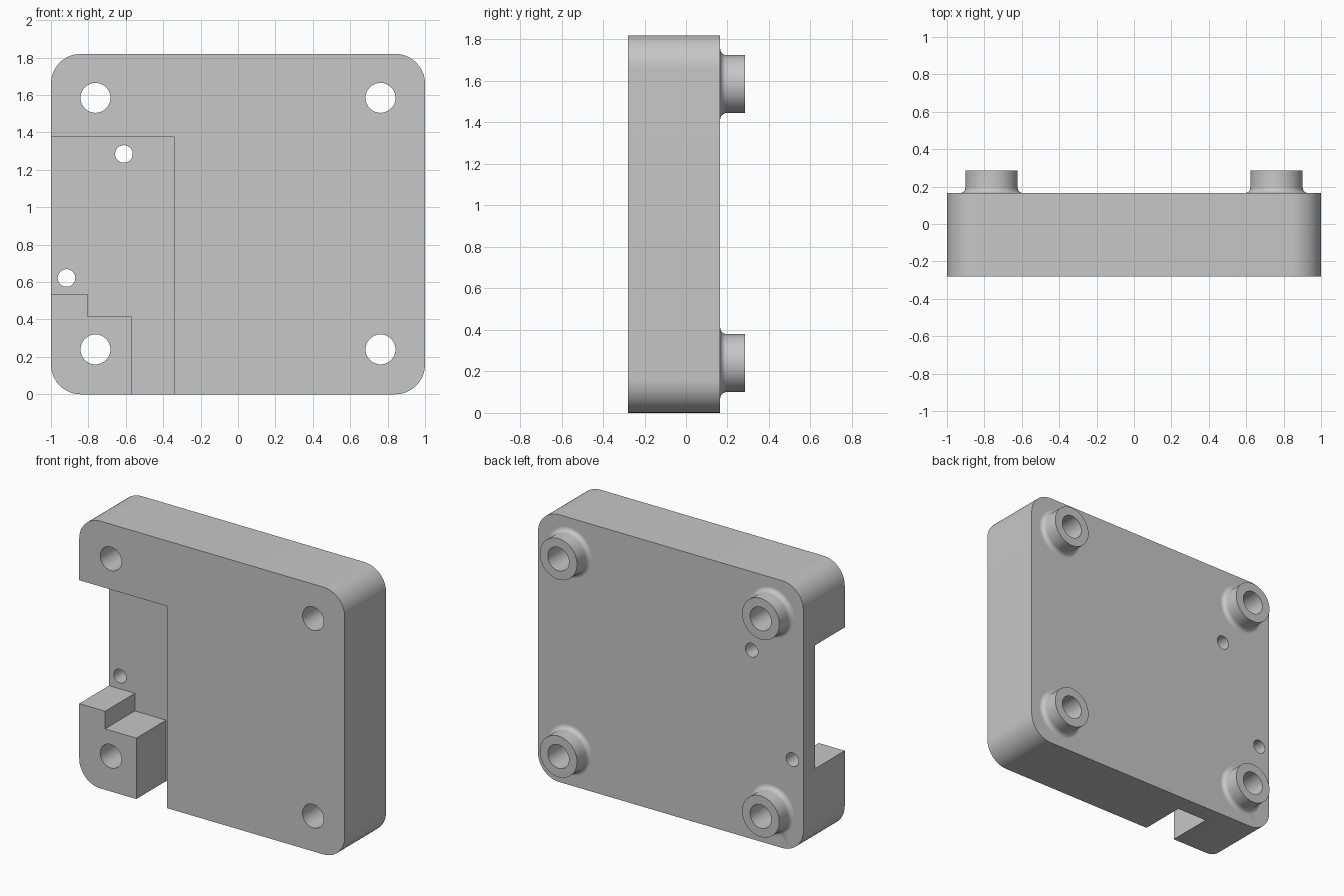
import bpy, bmesh
from math import sin, cos, pi, radians
from mathutils import Matrix, Vector

if "Cube" in bpy.data.objects:
    bpy.data.objects.remove(bpy.data.objects["Cube"])

FRONT, BACK, FLOOR, TIP = -0.28, 0.165, 0.04, 0.285
HEIGHT, CORNER = 1.82, 0.16

grey = bpy.data.materials.new("light grey")
grey.use_nodes = True
colour = (0.57, 0.57, 0.57, 1)
grey.diffuse_color = colour
grey.node_tree.nodes["Principled BSDF"].inputs["Base Color"].default_value = colour


def finish(name, bm):
    bmesh.ops.recalc_face_normals(bm, faces=bm.faces)
    mesh = bpy.data.meshes.new(name)
    bm.to_mesh(mesh)
    bm.free()
    mesh.materials.append(grey)
    obj = bpy.data.objects.new(name, mesh)
    bpy.context.collection.objects.link(obj)
    return obj


def prism(name, outline, y0, y1):
    """Extrude an x-z outline from y0 to y1."""
    bm = bmesh.new()
    face = bm.faces.new([bm.verts.new((x, y0, z)) for x, z in outline])
    out = bmesh.ops.extrude_face_region(bm, geom=[face])
    moved = [v for v in out["geom"] if isinstance(v, bmesh.types.BMVert)]
    bmesh.ops.translate(bm, verts=moved, vec=(0, y1 - y0, 0))
    return finish(name, bm)


def lathe(name, profile, x, z, steps=64):
    """Revolve (radius, y) points around a front-to-back axis, closing the ends."""
    bm = bmesh.new()
    rings = [[bm.verts.new((x + r * cos(2 * pi * i / steps), y,
                            z + r * sin(2 * pi * i / steps)))
              for i in range(steps)] for r, y in profile]
    for a, b in zip(rings, rings[1:]):
        for i in range(steps):
            j = (i + 1) % steps
            bm.faces.new((a[i], a[j], b[j], b[i]))
    bm.faces.new(rings[0])
    bm.faces.new(rings[-1])
    return finish(name, bm)


def combine(target, tool, operation):
    tool.hide_render = True
    mod = target.modifiers.new(tool.name, 'BOOLEAN')
    mod.operation, mod.solver, mod.object = operation, 'EXACT', tool
    bpy.context.view_layer.objects.active = target
    bpy.ops.object.modifier_apply(modifier=mod.name)
    bpy.data.objects.remove(tool)


# Block with rounded corners
outline = []
for k, (sx, top) in enumerate([(1, 1), (-1, 1), (-1, 0), (1, 0)]):
    cx = sx * (1 - CORNER)
    cz = HEIGHT - CORNER if top else CORNER
    for i in range(17):
        a = (k + i / 16) * pi / 2
        outline.append((cx + CORNER * cos(a), cz + CORNER * sin(a)))
block = prism("mounting_block", outline, FRONT, BACK)

# Open pocket in the front, leaving a stepped foot in the corner
pocket = [(-1.2, 0.535), (-0.805, 0.535), (-0.805, 0.415), (-0.57, 0.415),
          (-0.57, -0.2), (-0.34, -0.2), (-0.34, 1.375), (-1.2, 1.375)]
combine(block, prism("pocket_cutter", pocket, FRONT - 0.2, FLOOR), 'DIFFERENCE')

# Standoffs on the back with a fillet at the root, each drilled through
R, FILLET = 0.14, 0.03
root = [(R + FILLET * (1 - sin(a)), BACK + FILLET * (1 - cos(a)))
        for a in (i * pi / 16 for i in range(9))]
profile = [(R + FILLET, BACK - 0.06)] + root + [(R, TIP)]
places = [(x, z) for x in (-0.762, 0.762) for z in (0.24, 1.585)]
for x, z in places:
    combine(block, lathe("standoff", profile, x, z), 'UNION')

# Main screw holes and two small pilot holes
drills = [(x, z, 0.08) for x, z in places]
drills += [(-0.61, 1.285, 0.047), (-0.917, 0.622, 0.047)]
for x, z, r in drills:
    combine(block, lathe("drill", [(r, -0.5), (r, 0.5)], x, z), 'DIFFERENCE')

# Smooth the curved walls, keep the edges crisp
bpy.ops.object.select_all(action='DESELECT')
block.select_set(True)
bpy.context.view_layer.objects.active = block
bpy.ops.object.shade_smooth_by_angle(angle=radians(30))
